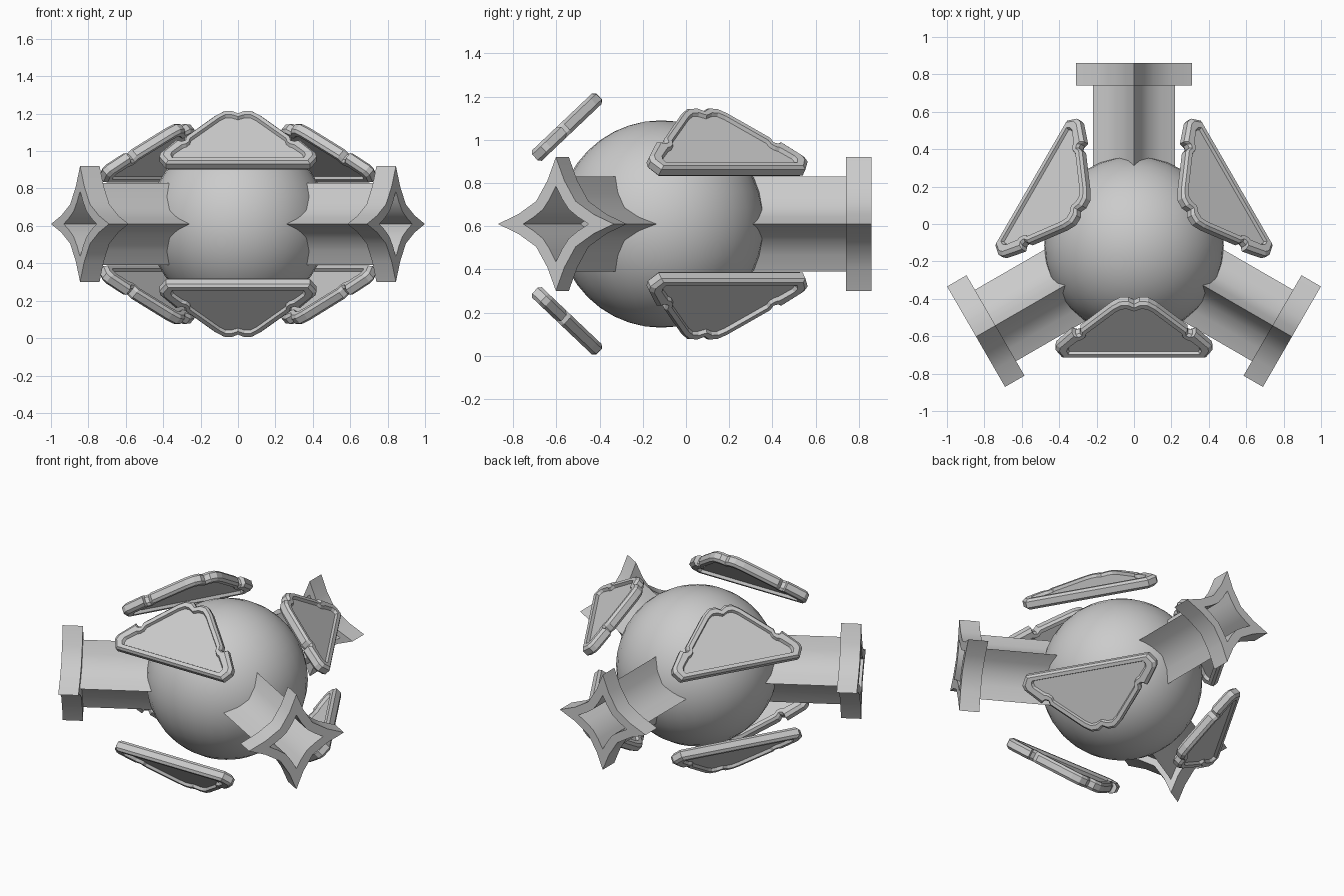
import bpy
import bmesh
import math
from mathutils import Vector, Matrix

cube = bpy.data.objects.get("Cube")
if cube:
    bpy.data.objects.remove(cube, do_unlink=True)

# One plain grey for the whole model
grey = bpy.data.materials.new("plain_grey")
grey.use_nodes = True
grey.diffuse_color = (0.6, 0.6, 0.6, 1)
bsdf = next(n for n in grey.node_tree.nodes if n.type == 'BSDF_PRINCIPLED')
bsdf.inputs["Base Color"].default_value = (0.6, 0.6, 0.6, 1)

CENTRE = Vector((0, -0.115, 0.61))


def finish(name, bm, azimuth=0.0, shift=(0, 0, 0)):
    """Turn a bmesh into a named object, swung round the vertical axis."""
    bmesh.ops.recalc_face_normals(bm, faces=bm.faces)
    mesh = bpy.data.meshes.new(name)
    bm.to_mesh(mesh)
    bm.free()
    mesh.materials.append(grey)
    obj = bpy.data.objects.new(name, mesh)
    bpy.context.collection.objects.link(obj)
    spin = Matrix.Rotation(math.radians(azimuth), 4, 'Z')
    obj.matrix_world = Matrix.Translation(CENTRE + Vector(shift)) @ spin
    bpy.ops.object.select_all(action='DESELECT')
    obj.select_set(True)
    bpy.context.view_layer.objects.active = obj


def loft(loops, closed):
    """Skin equal-length point loops; join the ends or cap them."""
    bm = bmesh.new()
    rings = [[bm.verts.new(p) for p in loop] for loop in loops]
    pairs = list(zip(rings, rings[1:]))
    if closed:
        pairs.append((rings[-1], rings[0]))
    for a, b in pairs:
        for i in range(len(a)):
            j = (i + 1) % len(a)
            bm.faces.new((a[i], a[j], b[j], b[i]))
    if not closed:
        bm.faces.new(rings[0])
        bm.faces.new(rings[-1])
    return bm


# Core ball
bm = bmesh.new()
bmesh.ops.create_uvsphere(bm, u_segments=32, v_segments=20, radius=0.48)
finish("core_ball", bm)
bpy.ops.object.shade_smooth()

# Three hollow arms with a concave four-pointed section and a flange
OUTER = [(1, 0), (0.65, 0.145), (0.34, 0.34), (0.145, 0.65)]
BORE = [(1, 0), (0.68, 0.18), (0.39, 0.39), (0.18, 0.68)]


def star(dist, size, quarter):
    pts = []
    for k in range(4):
        turn = Matrix.Rotation(k * math.pi / 2, 2)
        for q in quarter:
            p = turn @ Vector(q)
            pts.append((dist, p.x * size, p.y * size))
    return pts


ARM_STEPS = [(0.3, 0.22, OUTER), (0.855, 0.22, OUTER), (0.855, 0.31, OUTER),
             (0.975, 0.31, OUTER), (0.975, 0.175, BORE), (0.3, 0.175, BORE)]
for side, azimuth in (("back", 90), ("left", -30), ("right", 210)):
    finish(side + "_arm", loft([star(*step) for step in ARM_STEPS], True), azimuth)
    bpy.ops.object.shade_smooth_by_angle(angle=math.radians(30))

# Armour panels: half outlines as (across, up the slope)
RIM = [(0.03, 0.39), (0.075, 0.388), (0.12, 0.355), (0.285, 0.185), (0.288, 0.155),
       (0.312, 0.15), (0.332, 0.165), (0.415, 0.065), (0.42, 0.035), (0.385, -0.02)]
FIELD = [(0.035, 0.34), (0.065, 0.34), (0.095, 0.32), (0.252, 0.16), (0.258, 0.135),
         (0.275, 0.115), (0.295, 0.105), (0.345, 0.055), (0.35, 0.035), (0.345, 0.02)]


def outline(half, dip):
    return [Vector((0, dip))] + [Vector(p) for p in half] + [Vector((-x, y)) for x, y in reversed(half)]


rim, field = outline(RIM, 0.37), outline(FIELD, 0.325)
shoulder = [a.lerp(b, 0.3) for a, b in zip(rim, field)]
ledge = [a.lerp(b, 0.85) for a, b in zip(rim, field)]
LAYERS = [(field, 0.015), (ledge, 0.033), (shoulder, 0.033), (rim, 0.018)]
LAYERS += [(pts, -h) for pts, h in reversed(LAYERS)]
LEAN = math.radians(43.5)


def panel_point(p, h, flip):
    """Lean the flat panel inwards; flip gives the lower set."""
    radial = 0.57 + h * math.sin(LEAN) - p.y * math.cos(LEAN)
    height = 0.322 + p.y * math.sin(LEAN) + h * math.cos(LEAN)
    return (radial, p.x, flip * height)


# The side panels sit lower and further out than the front pair
for level, flip in (("upper", 1), ("lower", -1)):
    loops = [[panel_point(p, h, flip) for p in pts] for pts, h in LAYERS]
    finish(f"{level}_front_panel", loft(loops, False), -90)
    for side, azimuth, sign in (("left", 30, 1), ("right", 150, -1)):
        finish(f"{level}_{side}_panel", loft(loops, False), azimuth,
               (sign * 0.032, 0.036, -0.07 * flip))
